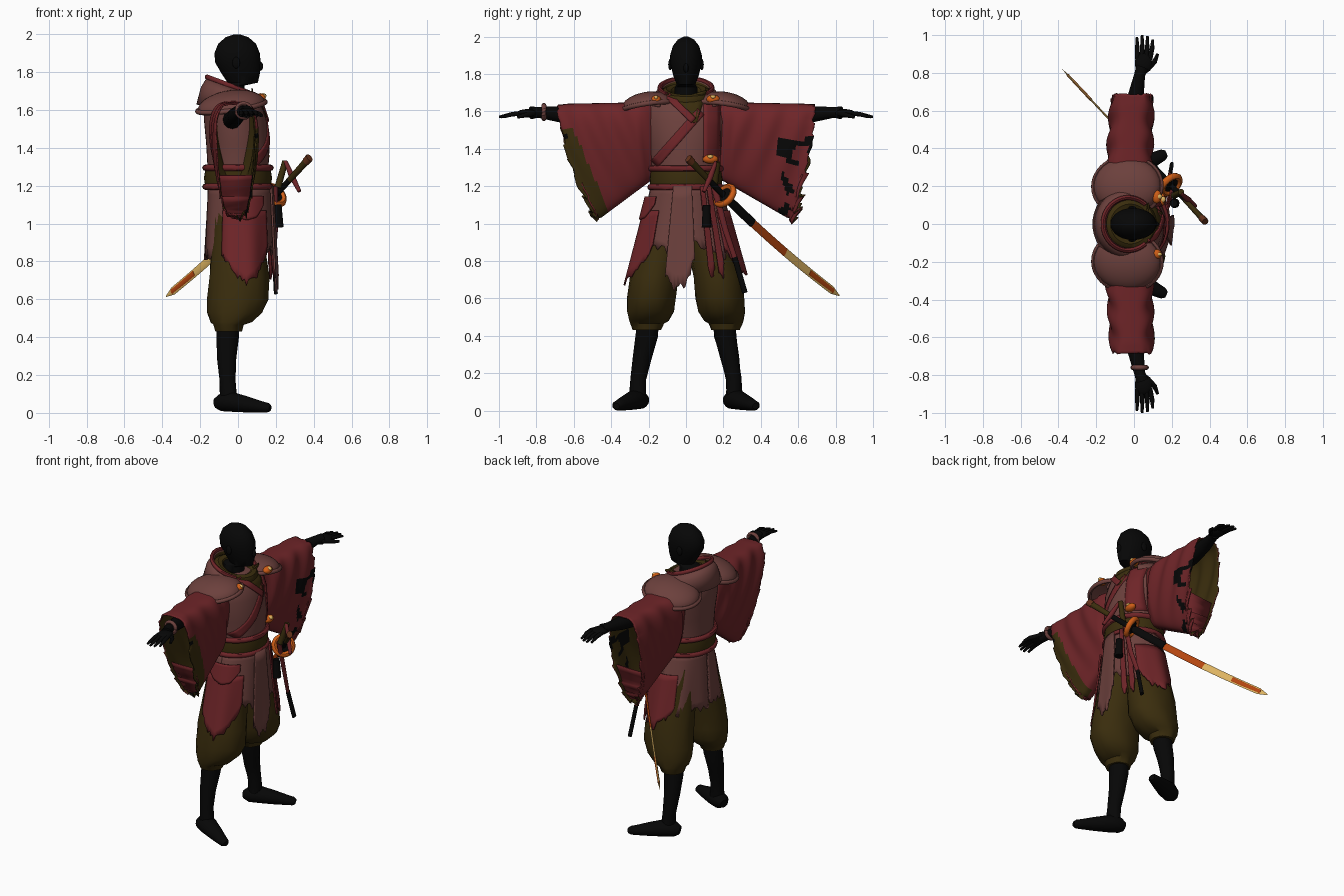
import bpy, bmesh, random
from math import sin, cos, pi, radians, sqrt
from mathutils import Vector, noise

random.seed(4)
if "Cube" in bpy.data.objects:
    bpy.data.objects.remove(bpy.data.objects["Cube"])


def material(name, *rgb):
    m = bpy.data.materials.new(name)
    m.use_nodes = True
    m.diffuse_color = (*rgb, 1)
    m.node_tree.nodes["Principled BSDF"].inputs["Base Color"].default_value = (*rgb, 1)
    return m


BLACK = material("soot black", .002, .002, .002)
RED = material("worn red", .155, .018, .021)
PINK = material("dusty rose", .15, .052, .046)
OLIVE = material("dark olive", .042, .026, .004)
ORANGE = material("ember orange", .62, .11, .008)
BURNT = material("burnt orange", .45, .06, .005)
GOLD = material("pale gold", .72, .45, .12)
RUST = material("rust brown", .12, .03, .01)


def skin(name, rings, mats, loop=True, caps=True, rule=None, thick=0):
    """Skin a list of point rings; an optional rule picks each face's material."""
    bm = bmesh.new()
    vs = [[bm.verts.new(p) for p in ring] for ring in rings]
    n = len(vs[0])
    for a, b in zip(vs, vs[1:]):
        for i in range(n if loop else n - 1):
            j = (i + 1) % n
            bm.faces.new((a[i], a[j], b[j], b[i]))
    if caps and loop:
        bm.faces.new(vs[0][::-1])
        bm.faces.new(vs[-1])
    bmesh.ops.recalc_face_normals(bm, faces=bm.faces[:])
    if rule:
        for f in bm.faces:
            f.material_index = rule(f.calc_center_median())
    me = bpy.data.meshes.new(name)
    bm.to_mesh(me)
    bm.free()
    for m in mats if isinstance(mats, list) else [mats]:
        me.materials.append(m)
    ob = bpy.data.objects.new(name, me)
    bpy.context.collection.objects.link(ob)
    if thick:
        mod = ob.modifiers.new("cloth", "SOLIDIFY")
        mod.thickness = thick
        mod.material_offset = 1 if isinstance(mats, list) else 0
    return ob


def stack(name, sections, mats, ripple=0, n=28):
    """Upright loft of ellipses given as (x, y, z, rx, ry)."""
    rings = []
    for x, y, z, rx, ry in sections:
        ring = []
        for i in range(n):
            a = 2 * pi * i / n
            k = 1 + ripple * sin(7 * a + 20 * z)
            ring.append((x + rx * k * cos(a), y + ry * k * sin(a), z))
        rings.append(ring)
    return skin(name, rings, mats)


def tube(name, pts, mats, flat=1, n=12, loop=False):
    """Round or flattened tube through (x, y, z, radius) points."""
    P = [Vector(p[:3]) for p in pts]
    rings = []
    for i, p in enumerate(P):
        if loop:
            t = P[(i + 1) % len(P)] - P[i - 1]
        else:
            t = P[min(i + 1, len(P) - 1)] - P[max(i - 1, 0)]
        q = t.to_track_quat('Z', 'Y')
        r = pts[i][3]
        rings.append([p + q @ Vector((flat * r * cos(2 * pi * k / n), r * sin(2 * pi * k / n), 0)) for k in range(n)])
    if loop:
        rings.append(rings[0])
    return skin(name, rings, mats, caps=not loop)


def ball(name, loc, size, mat, tilt=(0, 0, 0)):
    bpy.ops.mesh.primitive_uv_sphere_add(segments=24, ring_count=14, location=loc, rotation=tilt)
    ob = bpy.context.object
    ob.name, ob.scale = name, size
    ob.data.materials.append(mat)
    return ob


def hoop(name, c, rx, ry, r, mat, rise=0):
    pts = [(c[0] + rx * cos(i * pi / 18), c[1] + ry * sin(i * pi / 18), c[2] - rise * cos(i * pi / 18), r) for i in range(36)]
    return tube(name, pts, mat, n=8, loop=True)


# Head and neck
stack("head", [(-.03, 0, 1.6, .07, .07), (-.03, 0, 1.73, .065, .06), (.025, 0, 1.745, .08, .05), (.015, 0, 1.79, .1, .068),
               (0, 0, 1.85, .12, .083), (-.005, 0, 1.9, .12, .085), (-.005, 0, 1.95, .1, .07),
               (-.005, 0, 1.985, .06, .043), (-.005, 0, 2, .016, .012)], BLACK)
ball("nose", (.115, 0, 1.832), (.018, .014, .025), BLACK)

# Limbs and trousers, mirrored across the body
for s in (-1, 1):
    ball("ear", (-.01, s * .085, 1.85), (.02, .01, .03), BLACK)
    tube("leg", [(-.05, s * .2, .52, .06), (-.055, s * .21, .4, .06), (-.06, s * .235, .28, .05),
                 (-.055, s * .255, .17, .042), (-.05, s * .26, .06, .046)], BLACK, n=16)
    tube("foot", [(-.12, s * .235, .05, .026), (-.09, s * .245, .055, .046), (-.03, s * .275, .058, .052), (.05, s * .315, .044, .042),
                  (.12, s * .35, .032, .031), (.155, s * .367, .027, .026), (.17, s * .373, .024, .016)], BLACK, flat=1.15, n=16)
    stack("trouser_leg", [(-.05, s * .21, .43, .07, .075), (-.05, s * .21, .465, .08, .09), (-.035, s * .2, .48, .11, .105),
                          (-.015, s * .19, .53, .145, .125), (0, s * .183, .6, .162, .13), (.005, s * .17, .72, .158, .13),
                          (0, s * .13, .9, .14, .13), (0, s * .1, 1.1, .13, .1)], OLIVE, ripple=.025)
    tube("arm", [(-.03, s * .2, 1.55, .05), (-.01, s * .55, 1.57, .045), (.01, s * .68, 1.585, .042), (.03, s * .79, 1.595, .029),
                 (.045, s * .83, 1.592, .034)], BLACK)
    ball("palm", (.05, s * .85, 1.59), (.046, .055, .022), BLACK)
    for k in range(4):
        x = .018 + .022 * k
        tip = .975 + .025 * sin(pi * (k + .6) / 3.6)
        tube("finger", [(x, s * .87, 1.59, .013), (x + .004 * k, s * .93, 1.585, .012),
                        (x + .006 * k - .003, s * tip, 1.57, .007)], BLACK, n=8)
    tube("thumb", [(.07, s * .82, 1.59, .016), (.11, s * .86, 1.58, .013), (.125, s * .9, 1.57, .008)], BLACK, n=8)

    # Wide hanging sleeve, slanted and torn at the open end
    rings = []
    steps, n = 36, 72
    tears = [random.uniform(-.035, .015) for _ in range(n)]
    for i in range(steps + 1):
        t = i / steps
        top, low = 1.65 - .01 * t, 1.25 - .22 * min(1, t * 1.15)
        y_top, y_low = .17 + .52 * t, .16 + (.44 if s > 0 else .34) * t
        ring = []
        for k in range(n):
            a = 2 * pi * k / n
            h = (1 - cos(a)) / 2
            rip = tears[k] * max(0, 1 - (1 - t) * 9) * (.2 + h)
            fold = .009 * sin(22 * t + 6 * h + s) * (1 - h * h)
            half = ((.15 - .015 * t) * (1 - .4 * h) + fold) * (.65 + .35 * min(1, t * 6))
            side = sin(a)
            x = -.03 + .02 * t + half * abs(side) ** .55 * (1 if side > 0 else -1)
            ring.append((x, s * (y_top + (y_low - y_top) * h ** 1.6 + rip), top + (low - top) * h + rip))
        rings.append(ring)

    def sleeve_rule(c):
        if c.x > 0 and abs(c.y) > .45 and c.z < 1.47 and noise.noise(c * 14) > (.36 if c.y > 0 else .55):
            return 2
        edge = -.68 + .24 * max(0, 1.6 - c.z) / .55
        return 1 if c.y < edge + .035 and c.x > -.02 and c.z < 1.5 else 0
    skin("sleeve", rings, [RED, OLIVE, BLACK], caps=False, rule=sleeve_rule, thick=.008)
    # Sewn pouch closing the sleeve below the hand
    pouch = [(rings[-3][k], rings[-3][n - k]) for k in range(n * 14 // 48, n // 2)]
    skin("sleeve_pouch", pouch, RED, loop=False, thick=.008)

    # Shoulder cape plates with a thick rim
    place, tilt = (-.035, s * .2, 1.618), (-s * .14, -.14, 0)
    cape = ball("shoulder_plate", place, (.18, .155, .085), PINK, tilt)
    bm = bmesh.new()
    bm.from_mesh(cape.data)
    bmesh.ops.delete(bm, geom=[v for v in bm.verts if v.co.z < -.1], context='VERTS')
    bm.to_mesh(cape.data)
    bm.free()
    rim = hoop("shoulder_rim", (0, 0, 0), .181, .156, .013, PINK)
    rim.location, rim.rotation_euler = place, tilt

# Jacket body
TORSO = [(.0, 0, 1.15, .16, .185), (0, 0, 1.28, .16, .185), (0, 0, 1.42, .168, .2), (-.015, 0, 1.55, .165, .22),
         (-.03, 0, 1.64, .15, .21), (-.04, 0, 1.69, .11, .14)]
stack("jacket", TORSO, PINK, n=40)


def chest(y, z):
    """Front surface point of the jacket, slightly raised."""
    for a, b in zip(TORSO, TORSO[1:]):
        if a[2] <= z <= b[2]:
            t = (z - a[2]) / (b[2] - a[2])
            cx, _, _, rx, ry = [u + (v - u) * t for u, v in zip(a, b)]
            return (cx + rx * sqrt(max(.04, 1 - (y / ry) ** 2)) + .006, y, z)
    return (.08, y, z)


def band(name, a, b, w0, w1, mat):
    d = (Vector(b) - Vector(a))
    side = Vector((-d.y, d.x)).normalized() / 2
    rows = []
    for i in range(13):
        c = Vector(a) + d * i / 12
        w = w0 + (w1 - w0) * i / 12
        rows.append([chest(*(c + side * w * k)) for k in (-1, -.5, 0, .5, 1)])
    skin(name, rows, mat, loop=False, thick=.008)


band("inner_shirt", (.05, 1.54), (.01, 1.685), .02, .21, OLIVE)
band("lapel_long", (-.17, 1.32), (.08, 1.6), .05, .05, RED)
band("lapel_edge", (-.1, 1.685), (.04, 1.55), .035, .035, RED)
band("front_facing", (.14, 1.33), (.14, 1.66), .09, .09, RED)

# Standing collar open at the front, with trim and scarf
collar = []
for r, z, lift in ((.2, 1.63, 0), (.175, 1.69, .03), (.14, 1.725, .05)):
    arc = [radians(48 + 264 * i / 36) for i in range(37)]
    collar.append([(-.03 + r * .95 * cos(a), r * sin(a), z - lift * cos(a)) for a in arc])
skin("collar", collar, [PINK, OLIVE], loop=False, thick=.02)
tube("collar_trim", [(*p, .013) for p in collar[-1]], RED, n=8)
hoop("scarf", (-.02, 0, 1.685), .105, .105, .035, OLIVE, .03)

# Sash and cords
stack("sash", [(0, 0, 1.19, .172, .19), (0, 0, 1.24, .18, .195), (0, 0, 1.29, .172, .19)], OLIVE)
for z in (1.195, 1.295):
    hoop("sash_cord", (0, 0, z), .172, .19, .017, RED)


# Skirt panels wrapped around the hips
def panel(name, a0, a1, hems, mat, out=0, top=1.2, cols=18, rip=.022):
    rows = []
    for r in range(9):
        row = []
        for i in range(cols + 1):
            u = i / cols
            a = radians(a0 + (a1 - a0) * u)
            f = u * (len(hems) - 1)
            k = min(int(f), len(hems) - 2)
            hem = hems[k] + (hems[k + 1] - hems[k]) * (f - k)
            if r == 8:
                hem += random.uniform(-rip, rip)
            z = top + (hem - top) * r / 8
            d = 1.2 - z
            wave = out + .006 * sin(9 * a) * d * 2
            row.append((.01 + (.165 + .05 * d + wave) * cos(a), (.185 + .27 * d + wave) * sin(a), z))
        rows.append(row)
    skin(name, rows, mat, loop=False, thick=.01)


panel("skirt_front", -92, 92, (.86, .86, .88, .84, .9, .82, .86, .86), PINK, cols=44)
panel("skirt_center_strip", -20, 9, (.72, .66, .67, .82), PINK, out=.014)
panel("skirt_back_half", 88, 178, (.86, .85, .82, .83, .82), PINK, out=.003)
panel("skirt_back_half", 182, 272, (.82, .83, .82, .85, .86), PINK, out=.003)
panel("skirt_side", 240, 320, (.84, .74, .68, .74, .88), RED, out=.012, top=1.07, cols=24)
panel("skirt_side", 46, 120, (.86, .76, .74, .78, .85), RED, out=.012, top=1.07, cols=24)
panel("hip_pocket", 248, 312, (1.1, 1.04, 1.02, 1.03, 1.1), RED, out=.022, top=1.145, rip=.003)
for a in (22, 33):
    panel("hanging_strip", a, a + 7, (.75, .7, .78), RED, out=.022, cols=6)

# Long sword worn through the sash
A, B = Vector((.37, .02, 1.34)), Vector((-.38, .82, .615))


def blade(name, t0, t1, r0, r1, mat, flat):
    pts = []
    for i in range(7):
        t = t0 + (t1 - t0) * i / 6
        p = A.lerp(B, t) - Vector((0, 0, .13 * t * (1 - t)))
        pts.append((*p, r0 + (r1 - r0) * i / 6))
    tube(name, pts, mat, flat)


blade("sword_grip", 0, .13, .02, .016, OLIVE, .8)
blade("sword_pommel", -.01, .015, .023, .023, RUST, .8)
blade("sword_lower_grip", .13, .25, .016, .018, BLACK, .8)
blade("sword_scabbard", .25, .42, .026, .026, BLACK, .6)
blade("ember_blade", .42, .64, .024, .024, BURNT, .25)
blade("gold_blade", .64, .95, .024, .022, GOLD, .22)
blade("ember_blade_end", .8, .96, .017, .015, BURNT, .45)
blade("blade_tip", .95, 1, .022, .003, GOLD, .22)
tube("cross_guard", [(.25, .16, 1.33, .01), (.285, .13, 1.25, .016), (.325, .095, 1.17, .01)], RED)
axis = (B - A).to_track_quat('Z', 'Y')
for part in (hoop("guard_ring", (0, 0, 0), .056, .056, .018, ORANGE), ball("guard_disc", (0, 0, 0), (.052, .052, .012), BLACK)):
    part.rotation_mode = 'QUATERNION'
    part.rotation_quaternion = axis
    part.location = A.lerp(B, .235) - Vector((0, 0, .02))

# Short scabbard, case and ornaments
tube("short_scabbard", [(.2, .15, 1.2, .018), (.2, .21, .97, .016), (.19, .26, .82, .014)], RED, .7)
tube("short_scabbard_end", [(.19, .26, .82, .015), (.2, .315, .63, .015)], BLACK, .7)
tube("short_grip", [(.25, .17, 1.33, .016), (.21, .15, 1.19, .018)], OLIVE)
tube("hanging_case", [(.21, .11, 1.1, .02), (.215, .11, .98, .026)], BLACK)
for x, y, z, r in ((.12, -.16, 1.662, .026), (.12, .145, 1.665, .036), (chest(.13, 1.345)[0] + .012, .13, 1.345, .042)):
    ball("ember_ornament", (x, y, z), (.026, r, .024), ORANGE)
    ball("ornament_core", (x + .012, y, z + .012), (.018, r * .4, .012), GOLD)
tube("bracelet", [(.03 + .036 * cos(i * pi / 8), -.76, 1.597 + .036 * sin(i * pi / 8), .013) for i in range(16)], PINK, n=8, loop=True)

# Smooth shading with sharp edges kept
bpy.ops.object.select_all(action='DESELECT')
for ob in bpy.context.scene.objects:
    if ob.type == 'MESH':
        ob.select_set(True)
        bpy.context.view_layer.objects.active = ob
bpy.ops.object.shade_smooth_by_angle(angle=radians(45))
